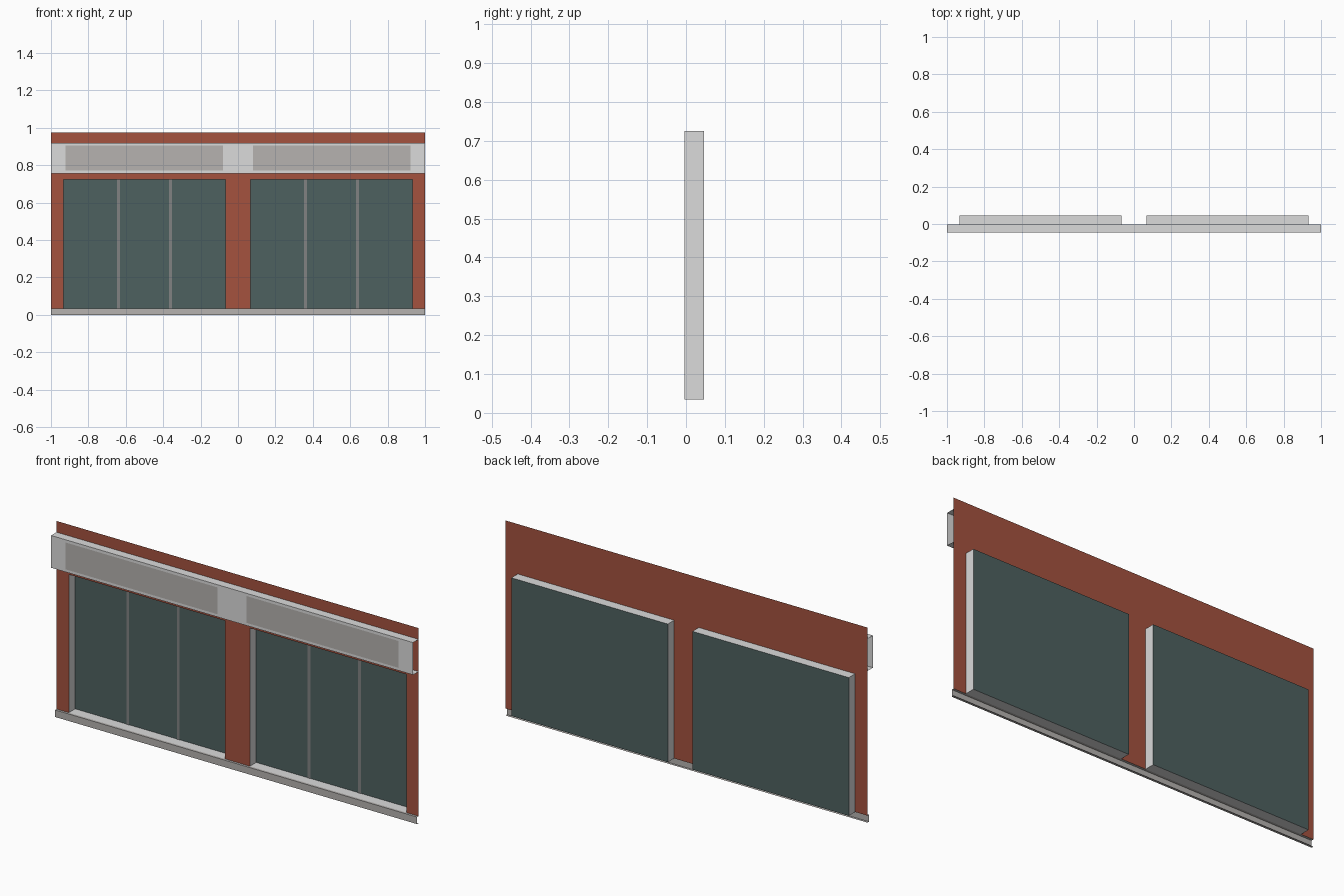
import bpy
import bmesh

cube = bpy.data.objects.get("Cube")
if cube:
    bpy.data.objects.remove(cube, do_unlink=True)


def material(name, rgb):
    mat = bpy.data.materials.new(name)
    mat.use_nodes = True
    linear = [(c / 255) ** 2.2 for c in rgb] + [1]
    mat.diffuse_color = linear
    mat.node_tree.nodes["Principled BSDF"].inputs["Base Color"].default_value = linear
    return mat


BRICK = material("brick red", (163, 83, 65))
LIGHT = material("light grey", (218, 218, 218))
STONE = material("stone grey", (180, 177, 174))
GLASS = material("dark teal glass", (79, 97, 96))
BAR = material("bar grey", (128, 129, 129))

# Main depths and heights
WALL_Y, GLASS_Y, FASCIA_Y, SILL_Y = -0.0035, 0.0465, -0.0465, -0.0155
SILL_TOP, WINDOW_TOP, WALL_TOP = 0.035, 0.725, 0.974
INNER, OUTER = 0.068, 0.932


def sheet_object(name, quads, mat):
    """Open sheet model made of four-cornered faces."""
    bm = bmesh.new()
    for quad in quads:
        bm.faces.new([bm.verts.new(p) for p in quad])
    bmesh.ops.remove_doubles(bm, verts=bm.verts, dist=1e-5)
    mesh = bpy.data.meshes.new(name)
    bm.to_mesh(mesh)
    bm.free()
    mesh.materials.append(mat)
    obj = bpy.data.objects.new(name, mesh)
    bpy.context.collection.objects.link(obj)
    return obj


def upright(x0, x1, z0, z1, y):
    """Upright face that looks to the front."""
    return [(x0, y, z0), (x1, y, z0), (x1, y, z1), (x0, y, z1)]


def extrude_x(profile, x0, x1):
    """Faces swept along x from a (y, z) profile."""
    return [[(x0, *a), (x0, *b), (x1, *b), (x1, *a)]
            for a, b in zip(profile, profile[1:])]


def channel(name, front, z0, z1, mat):
    """Open-backed, open-ended trim along the full wall."""
    profile = [(WALL_Y, z1), (front, z1), (front, z0), (WALL_Y, z0)]
    return sheet_object(name, extrude_x(profile, -1, 1), mat)


# Brick wall, leaving out the two window openings
xs = [-1, -OUTER, -INNER, INNER, OUTER, 1]
zs = [SILL_TOP, WINDOW_TOP, WALL_TOP]
cells = [upright(xs[i], xs[i + 1], zs[j], zs[j + 1], WALL_Y)
         for i in range(5) for j in range(2) if j or i % 2 == 0]
sheet_object("brick_wall", cells, BRICK)

# Projecting trims
channel("fascia", FASCIA_Y, 0.757, 0.918, LIGHT)
channel("base_sill", SILL_Y, 0, SILL_TOP, STONE)

for side, sign in (("left", 1), ("right", -1)):
    x0, x1 = sorted((sign * INNER, sign * OUTER))

    # Reveal lining around the opening
    corners = [(x0, SILL_TOP), (x1, SILL_TOP), (x1, WINDOW_TOP),
               (x0, WINDOW_TOP), (x0, SILL_TOP)]
    lining = [[(a, WALL_Y, b), (c, WALL_Y, d), (c, GLASS_Y, d), (a, GLASS_Y, b)]
              for (a, b), (c, d) in zip(corners, corners[1:])]
    sheet_object(side + "_window_reveal", lining, LIGHT)

    # Glazing with two upright bars in front
    sheet_object(side + "_glazing",
                 [upright(x0, x1, SILL_TOP, WINDOW_TOP, GLASS_Y)], GLASS)
    bars = [upright(x - 0.008, x + 0.008, SILL_TOP, WINDOW_TOP, GLASS_Y - 0.002)
            for x in (sign * 0.361, sign * 0.64)]
    sheet_object(side + "_window_bars", bars, BAR)

    # Flat panel on the fascia
    p0, p1 = sorted((sign * 0.081, sign * 0.921))
    sheet_object(side + "_fascia_panel",
                 [upright(p0, p1, 0.771, 0.905, FASCIA_Y - 0.001)], STONE)
